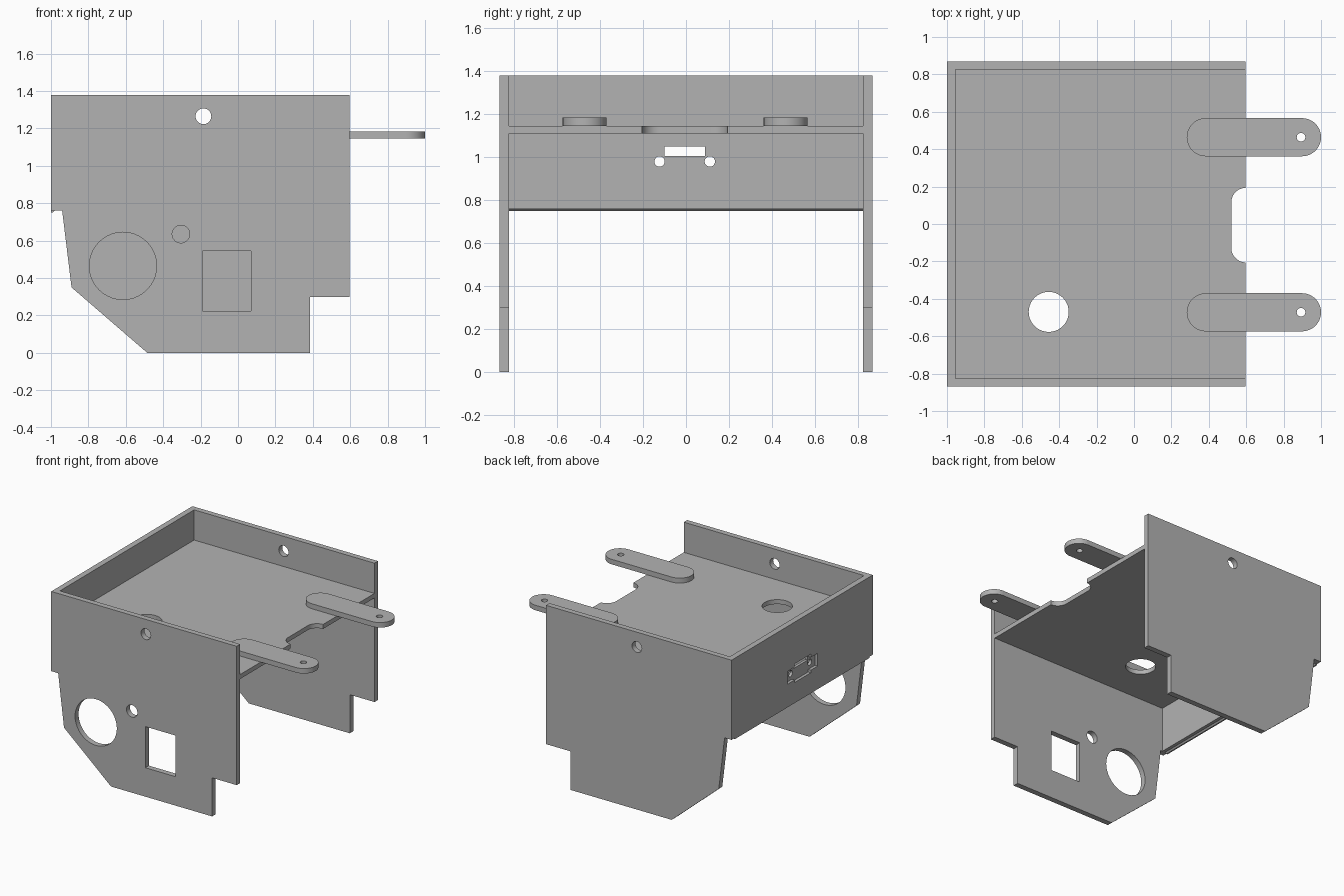
import bpy
import bmesh
from math import cos, sin, pi

cube = bpy.data.objects.get("Cube")
if cube:
    bpy.data.objects.remove(cube, do_unlink=True)

grey = bpy.data.materials.new("plain grey")
grey.use_nodes = True
COLOUR = (0.45, 0.45, 0.45, 1)
grey.diffuse_color = COLOUR
grey.node_tree.nodes["Principled BSDF"].inputs["Base Color"].default_value = COLOUR

PLACE = {
    "x": lambda u, v, t: (t, u, v),
    "y": lambda u, v, t: (u, t, v),
    "z": lambda u, v, t: (u, v, t),
}


def prism(name, outline, axis, start, end):
    """Extrude a flat outline along an axis."""
    bm = bmesh.new()
    place = PLACE[axis]
    face = bm.faces.new([bm.verts.new(place(u, v, start)) for u, v in outline])
    moved = bmesh.ops.extrude_face_region(bm, geom=[face])["geom"]
    shift = place(0, 0, end - start)
    bmesh.ops.translate(bm, vec=shift, verts=[g for g in moved if isinstance(g, bmesh.types.BMVert)])
    bmesh.ops.recalc_face_normals(bm, faces=bm.faces)
    mesh = bpy.data.meshes.new(name)
    bm.to_mesh(mesh)
    bm.free()
    mesh.materials.append(grey)
    obj = bpy.data.objects.new(name, mesh)
    bpy.context.collection.objects.link(obj)
    return obj


def arc(u, v, r, a0, a1, n=12):
    angles = [a0 + (a1 - a0) * i / n for i in range(n + 1)]
    return [(u + r * cos(a), v + r * sin(a)) for a in angles]


def circle(u, v, r):
    return arc(u, v, r, 0, 2 * pi, 40)[:-1]


def rect(u0, u1, v0, v1):
    return [(u0, v0), (u1, v0), (u1, v1), (u0, v1)]


def cut(obj, outlines, axis, start, end):
    """Cut each outline out of the object."""
    for outline in outlines:
        cutter = prism("cutter", outline, axis, start, end)
        cutter.hide_render = True
        mod = obj.modifiers.new("cut", "BOOLEAN")
        mod.operation, mod.solver, mod.object = "DIFFERENCE", "EXACT", cutter
        bpy.context.view_layer.objects.active = obj
        bpy.ops.object.modifier_apply(modifier=mod.name)
        bpy.data.objects.remove(cutter, do_unlink=True)


def smooth(obj):
    bpy.ops.object.select_all(action="DESELECT")
    obj.select_set(True)
    bpy.context.view_layer.objects.active = obj
    bpy.ops.object.shade_smooth_by_angle(angle=pi / 6)


OUT, IN = 0.868, 0.825      # outer and inner faces of the side plates
TOP, FRONT = 1.38, 0.597
MID = -0.006                # middle of the floor and wall features

# Side plates
side = [(-1, TOP), (FRONT, TOP), (FRONT, 0.3), (0.385, 0.3), (0.385, 0),
        (-0.485, 0), (-0.89, 0.35), (-0.94, 0.76), (-1, 0.76)]
top_hole = circle(-0.185, 1.265, 0.042)
front_plate = prism("front_side_plate", side, "y", -OUT, -IN)
back_plate = prism("back_side_plate", side, "y", IN, OUT)
cut(back_plate, [top_hole], "y", 0.7, 1)
cut(front_plate, [top_hole, circle(-0.615, 0.465, 0.18), circle(-0.305, 0.635, 0.047),
                  rect(-0.19, 0.07, 0.225, 0.545)], "y", -1, -0.7)

# End wall with a stepped socket recess outside, and a slot and two screw holes through it
wall = prism("end_wall", [(-1, 0.75), (-0.99, 0.75), (-0.98, 0.76), (-0.955, 0.76),
                          (-0.955, TOP), (-1, TOP)], "y", -IN, IN)
recess = [(-0.185, 0.93), (-0.1, 0.93), (-0.1, 0.91), (0.1, 0.91), (0.1, 0.93), (0.185, 0.93),
          (0.185, 1.03), (0.1, 1.03), (0.1, 1.055), (-0.1, 1.055), (-0.1, 1.03), (-0.185, 1.03)]
cut(wall, [[(u + MID, v) for u, v in recess]], "x", -1.1, -0.977)
cut(wall, [rect(MID - 0.095, MID + 0.095, 1.005, 1.05)]
    + [circle(MID + s * 0.117, 0.98, 0.024) for s in (-1, 1)], "x", -1.1, -0.9)

# Floor with a rounded cable notch and a round hole
R = 0.08
half = 0.2
notch = ([(0.7, MID - half)]
         + arc(0.52 + R, MID + half - R, R, pi / 2, pi)
         + arc(0.52 + R, MID - half + R, R, pi, 3 * pi / 2)
         + [(0.7, MID + half)])
notch = notch[1:-1] + [notch[0], notch[-1]]
floor = prism("floor", rect(-0.955, FRONT, -IN, IN), "z", 1.11, 1.145)
cut(floor, [notch, circle(-0.456, -0.47, 0.107)], "z", 1, 1.3)

# Two rounded arms resting on the floor
W = 0.102
arms = []
for label, y in (("front", -0.472), ("back", 0.464)):
    outline = arc(1 - W, y, W, -pi / 2, pi / 2, 24) + arc(0.282 + W, y, W, pi / 2, 3 * pi / 2, 24)
    arm = prism(label + "_arm", outline, "z", 1.145, 1.184)
    cut(arm, [circle(0.893, y, 0.023)], "z", 1, 1.3)
    arms.append(arm)

for part in [front_plate, back_plate, wall, floor] + arms:
    smooth(part)
